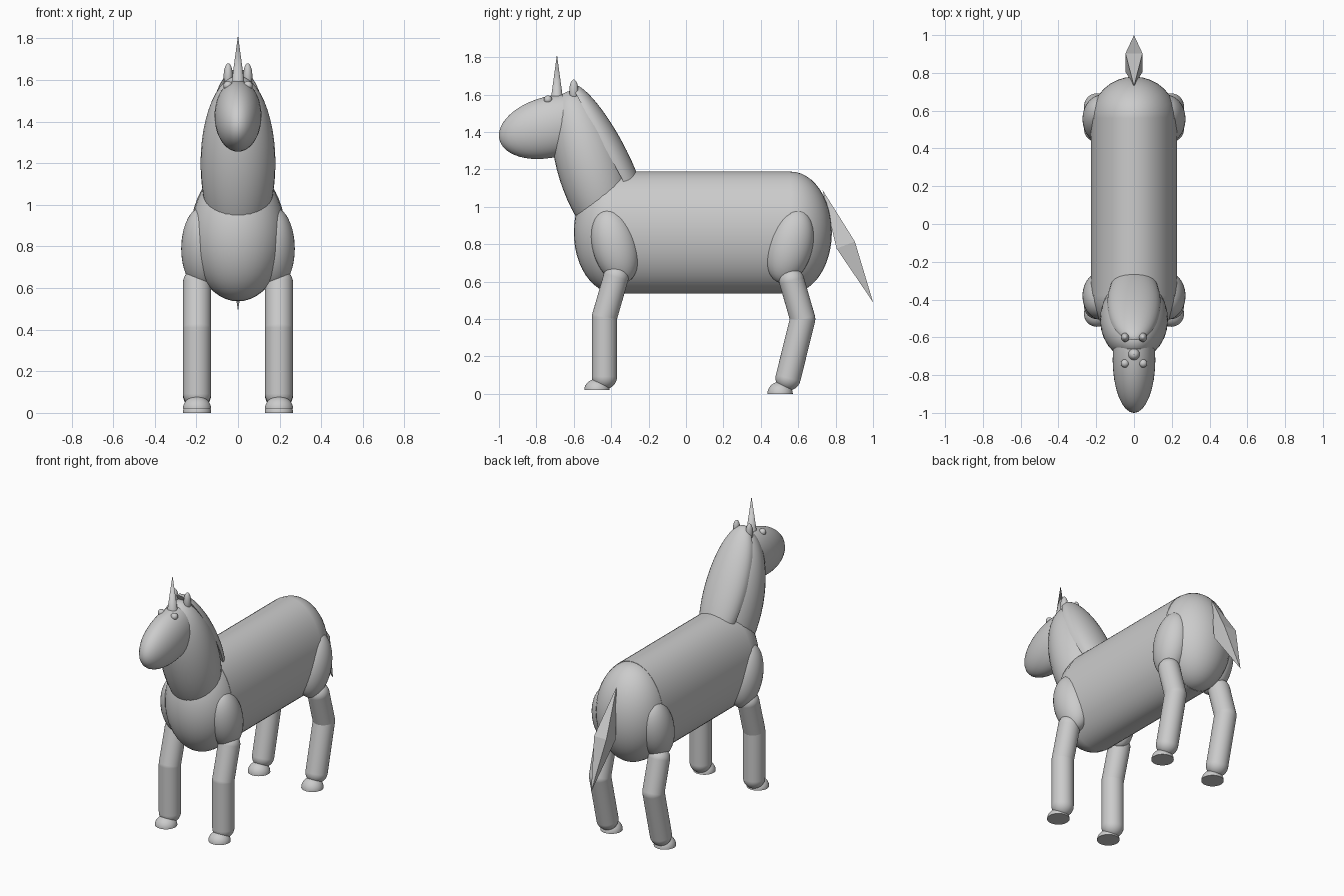
import bpy, bmesh, math
from mathutils import Vector, Matrix

if "Cube" in bpy.data.objects:
    bpy.data.objects.remove(bpy.data.objects["Cube"])


def finish(name, bm, smooth=True):
    bmesh.ops.recalc_face_normals(bm, faces=bm.faces)
    me = bpy.data.meshes.new(name)
    bm.to_mesh(me)
    bm.free()
    ob = bpy.data.objects.new(name, me)
    bpy.context.collection.objects.link(ob)
    if smooth:
        bpy.context.view_layer.objects.active = ob
        ob.select_set(True)
        bpy.ops.object.shade_smooth_by_angle(angle=math.radians(35))
        ob.select_set(False)
    return ob


def ellipsoid(name, loc, radii, tilt=0, cut=None):
    """Scaled sphere tilted about x; cut keeps only the half along that local axis."""
    bm = bmesh.new()
    bmesh.ops.create_uvsphere(bm, u_segments=32, v_segments=24, radius=1)
    if cut:
        geom = bm.verts[:] + bm.edges[:] + bm.faces[:]
        res = bmesh.ops.bisect_plane(bm, geom=geom, plane_co=(0, 0, 0), plane_no=cut,
                                     dist=1e-4, clear_inner=True)
        edges = [e for e in bm.edges if e.is_boundary]
        bmesh.ops.contextual_create(bm, geom=edges)
    m = (Matrix.Translation(loc) @ Matrix.Rotation(math.radians(tilt), 4, 'X')
         @ Matrix.Diagonal((*radii, 1)))
    bm.transform(m)
    return finish(name, bm)


def limb(name, points, r):
    """Round tube through the points, with ball joints and rounded ends."""
    bm = bmesh.new()
    pts = [Vector(p) for p in points]
    for p in pts:
        bmesh.ops.create_uvsphere(bm, u_segments=32, v_segments=16, radius=r,
                                  matrix=Matrix.Translation(p))
    for a, b in zip(pts, pts[1:]):
        d = b - a
        m = Matrix.Translation((a + b) / 2) @ d.to_track_quat('Z', 'Y').to_matrix().to_4x4()
        bmesh.ops.create_cone(bm, cap_ends=False, segments=32, radius1=r, radius2=r,
                              depth=d.length, matrix=m)
    return finish(name, bm)


# Body: oval barrel with rounded chest and rump
RX, RZ, CZ = 0.228, 0.327, 0.863
Y0, Y1 = -0.38, 0.56
bm = bmesh.new()
bmesh.ops.create_cone(bm, cap_ends=True, segments=48, radius1=1, radius2=1, depth=Y1 - Y0)
bm.transform(Matrix.Translation((0, (Y0 + Y1) / 2, CZ)) @ Matrix.Diagonal((RX, 1, RZ, 1))
             @ Matrix.Rotation(math.pi / 2, 4, 'X'))
finish("body_barrel", bm)
ellipsoid("chest", (0, Y0, CZ), (RX - 0.002, 0.22, RZ - 0.002))
ellipsoid("rump", (0, Y1, CZ), (RX - 0.002, 0.22, RZ - 0.002))

# Neck, mane and head
ellipsoid("neck", (0, -0.505, 1.20), (0.18, 0.179, 0.436), 17.3)
ellipsoid("mane", (0, -0.424, 1.30), (0.142, 0.095, 0.40), 28.4, cut=(0, 1, 0))
ellipsoid("head", (0, -0.72, 1.428), (0.113, 0.286, 0.163), 14)

# Horn
bm = bmesh.new()
bmesh.ops.create_cone(bm, cap_ends=True, segments=32, radius1=0.036, radius2=0, depth=0.265,
                      matrix=Matrix.Translation((0, -0.69, 1.6825)))
finish("horn", bm)

# Paired parts: ears, eyes and legs
for s, side in ((-1, "right"), (1, "left")):
    ellipsoid(f"{side}_ear", (s * 0.047, -0.60, 1.62), (0.022, 0.024, 0.06))
    ellipsoid(f"{side}_eye", (s * 0.048, -0.738, 1.573), (0.022, 0.022, 0.022))
    x = s * 0.197
    ellipsoid(f"{side}_shoulder", (s * 0.17, -0.38, 0.79), (0.103, 0.121, 0.205), 15)
    limb(f"{side}_front_leg", [(x, -0.374, 0.625), (x, -0.436, 0.41), (x, -0.436, 0.092)], 0.0675)
    ellipsoid(f"{side}_front_hoof", (x, -0.476, 0.02), (0.068, 0.068, 0.06), cut=(0, 0, 1))
    ellipsoid(f"{side}_haunch", (s * 0.17, 0.556, 0.79), (0.103, 0.121, 0.205), -15)
    limb(f"{side}_back_leg", [(x, 0.565, 0.605), (x, 0.624, 0.40), (x, 0.546, 0.085)], 0.0675)
    ellipsoid(f"{side}_back_hoof", (x, 0.503, 0), (0.068, 0.068, 0.065), cut=(0, 0, 1))

# Tail: faceted four-sided double point
bm = bmesh.new()
top = bm.verts.new((0, 0.73, 1.09))
tip = bm.verts.new((0, 1.0, 0.49))
ring = [bm.verts.new(p) for p in ((-0.045, 0.805, 0.777), (0.045, 0.805, 0.777),
                                  (0.045, 0.903, 0.814), (-0.045, 0.903, 0.814))]
for i in range(4):
    a, b = ring[i], ring[(i + 1) % 4]
    bm.faces.new((a, b, top))
    bm.faces.new((b, a, tip))
finish("tail", bm, smooth=False)
